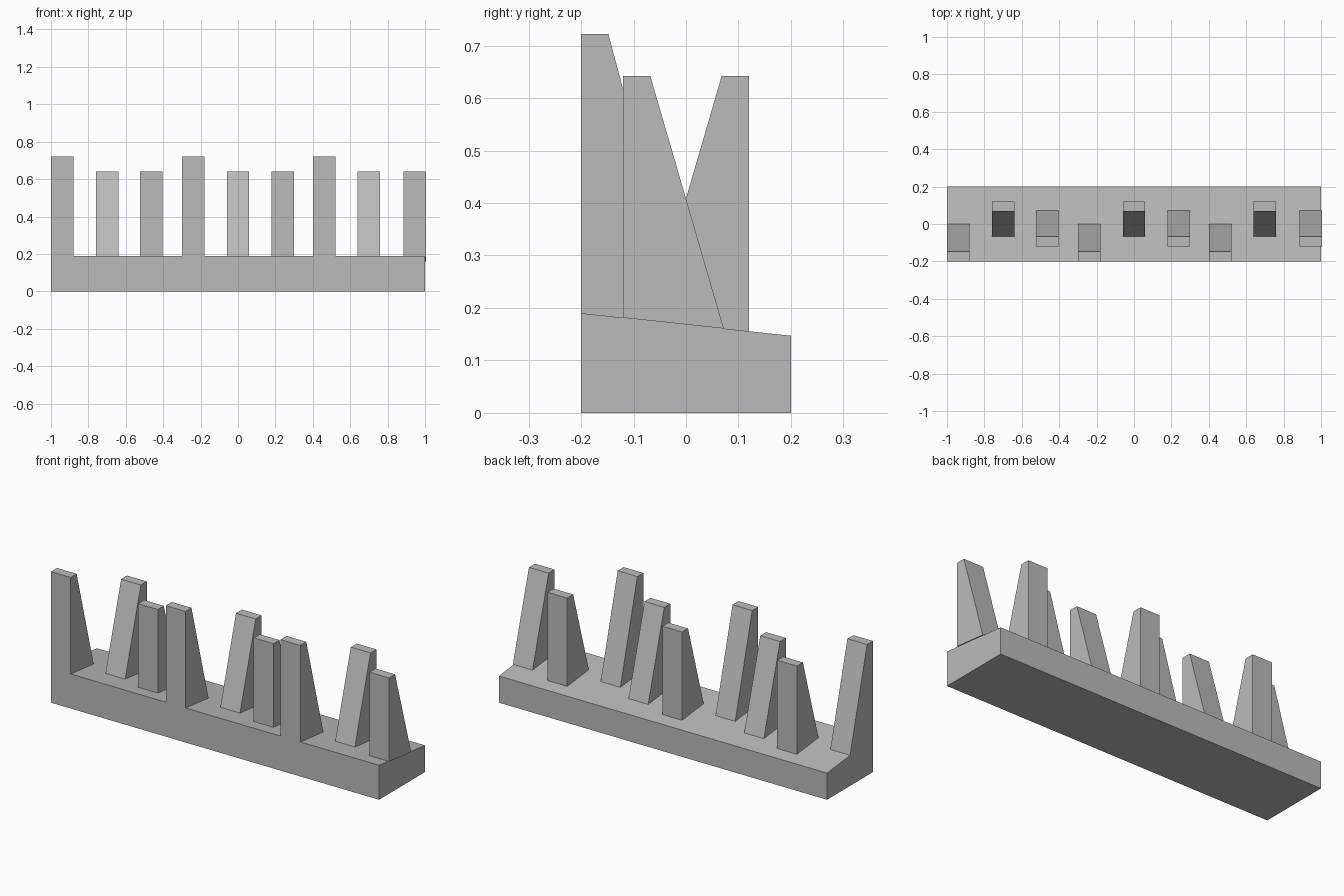
import bpy
import bmesh

cube = bpy.data.objects.get("Cube")
if cube:
    bpy.data.objects.remove(cube, do_unlink=True)

gray = bpy.data.materials.new("plain_gray")
gray.use_nodes = True
gray.diffuse_color = (0.5, 0.5, 0.5, 1)
gray.node_tree.nodes["Principled BSDF"].inputs["Base Color"].default_value = gray.diffuse_color


def base_top(y):
    """Height of the sloping top of the base."""
    return 0.19 - 0.1075 * (y + 0.2)


def extrude_profile(name, profile, x, width):
    """Extrude a (y, z) side profile along x."""
    bm = bmesh.new()
    face = bm.faces.new([bm.verts.new((x, y, z)) for y, z in profile])
    result = bmesh.ops.extrude_face_region(bm, geom=[face])
    moved = [v for v in result["geom"] if isinstance(v, bmesh.types.BMVert)]
    bmesh.ops.translate(bm, verts=moved, vec=(width, 0, 0))
    bmesh.ops.recalc_face_normals(bm, faces=bm.faces)
    mesh = bpy.data.meshes.new(name)
    bm.to_mesh(mesh)
    bm.free()
    mesh.materials.append(gray)
    obj = bpy.data.objects.new(name, mesh)
    bpy.context.collection.objects.link(obj)
    return obj


def tooth(name, x, upright, tip, toe, height):
    """Wedge with one upright face and one slanted face."""
    profile = [(upright, base_top(upright)), (upright, height),
               (tip, height), (toe, base_top(toe))]
    extrude_profile(name, profile, x, TOOTH_WIDTH)


# Base bar
extrude_profile("base", [(-0.2, 0), (0.2, 0), (0.2, base_top(0.2)), (-0.2, base_top(-0.2))], -1, 2)

# Three repeating kinds of teeth
TOOTH_WIDTH = 0.12
KINDS = [
    ("front_tooth", -1.0, -0.2, -0.148, 0.0, 0.722),
    ("back_tooth", -0.76, 0.12, 0.068, -0.068, 0.642),
    ("middle_tooth", -0.525, -0.12, -0.068, 0.072, 0.642),
]
for name, start, *shape in KINDS:
    for i in range(3):
        tooth(f"{name}_{i + 1}", start + 0.7 * i + (0.005 * i if name == "middle_tooth" else 0), *shape)
